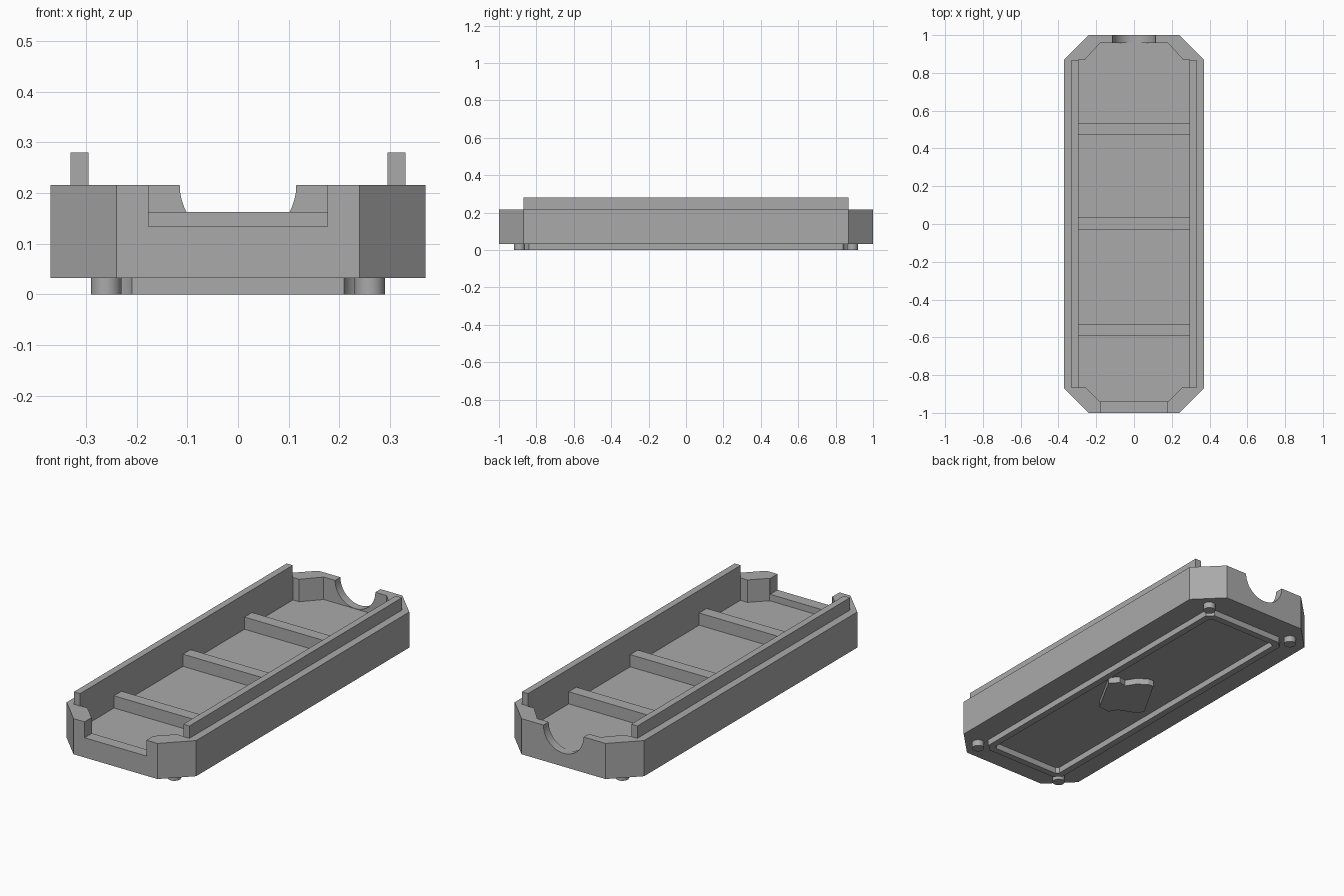
import bpy, bmesh, math
from mathutils import Matrix, Vector

if "Cube" in bpy.data.objects:
    bpy.data.objects.remove(bpy.data.objects["Cube"], do_unlink=True)

GREY = (0.4, 0.4, 0.4, 1)
mat = bpy.data.materials.new("matte grey")
mat.use_nodes = True
mat.diffuse_color = GREY
mat.node_tree.nodes["Principled BSDF"].inputs["Base Color"].default_value = GREY


def finish(name, bm):
    bmesh.ops.recalc_face_normals(bm, faces=bm.faces)
    mesh = bpy.data.meshes.new(name)
    bm.to_mesh(mesh)
    bm.free()
    mesh.materials.append(mat)
    obj = bpy.data.objects.new(name, mesh)
    bpy.context.collection.objects.link(obj)
    return obj


def prism(name, outline, z0, z1):
    bm = bmesh.new()
    face = bm.faces.new([bm.verts.new((x, y, z0)) for x, y in outline])
    top = bmesh.ops.extrude_face_region(bm, geom=[face])["geom"]
    verts = [v for v in top if isinstance(v, bmesh.types.BMVert)]
    bmesh.ops.translate(bm, verts=verts, vec=(0, 0, z1 - z0))
    return finish(name, bm)


def box(name, x0, x1, y0, y1, z0, z1):
    return prism(name, [(x0, y0), (x1, y0), (x1, y1), (x0, y1)], z0, z1)


def cylinder(name, r, depth, centre, turn=Matrix(), sides=48):
    bm = bmesh.new()
    bmesh.ops.create_cone(bm, cap_ends=True, segments=sides, radius1=r, radius2=r,
                          depth=depth, matrix=Matrix.Translation(centre) @ turn)
    return finish(name, bm)


def cut(obj, cutter):
    mod = obj.modifiers.new("cut", "BOOLEAN")
    mod.operation, mod.solver, mod.object = "DIFFERENCE", "EXACT", cutter
    bpy.context.view_layer.update()
    graph = bpy.context.evaluated_depsgraph_get()
    mesh = bpy.data.meshes.new_from_object(obj.evaluated_get(graph))
    obj.modifiers.clear()
    obj.data = mesh
    bpy.data.objects.remove(cutter, do_unlink=True)


def smooth(obj):
    bpy.ops.object.select_all(action="DESELECT")
    obj.select_set(True)
    bpy.context.view_layer.objects.active = obj
    bpy.ops.object.shade_smooth_by_angle(angle=math.radians(30))


def mirror_x(half):
    return half + [(-x, y) for x, y in reversed(half)]


BASE, FLOOR, RIM = 0.032, 0.10, 0.216

# Tray body: chamfered block with a cavity
body = prism("tray_body", mirror_x([(0.24, -1), (0.37, -0.87), (0.37, 0.87), (0.24, 1)]), BASE, RIM)
cavity = [(0.18, -0.94), (0.255, -0.865), (0.295, -0.865),
          (0.295, 0.87), (0.26, 0.87), (0.18, 0.957)]
cut(body, prism("cavity_cutter", mirror_x(cavity), FLOOR, 0.4))

# Square opening in the front wall, round one in the back wall
cut(body, box("front_cutter", -0.177, 0.177, -1.1, -0.9, 0.134, 0.4))
cut(body, cylinder("back_cutter", 0.115, 0.2, (0, 1, RIM), Matrix.Rotation(math.pi / 2, 4, "X")))
smooth(body)

# Side rails
for side, x in (("left", 0.295), ("right", -0.33)):
    box(side + "_rail", x, x + 0.035, -0.868, 0.868, RIM, 0.28)

# Cross ribs on the cavity floor
for name, y in (("front", -0.56), ("middle", 0.003), ("back", 0.505)):
    box(name + "_rib", -0.295, 0.295, y - 0.031, y + 0.031, FLOOR, 0.163)

# Feet at the corners
PX, PY = 0.26, 0.89
for sx in (-1, 1):
    for sy in (-1, 1):
        name = ("back" if sy > 0 else "front") + ("_left" if sx > 0 else "_right") + "_foot"
        smooth(cylinder(name, 0.03, BASE, (sx * PX, sy * PY, BASE / 2), sides=32))


# Underside ridge: rectangle whose corners curve inwards around the feet
def scooped(hx, hy, r):
    a0 = math.pi + math.asin((PY - hy) / r)
    a1 = 1.5 * math.pi - math.asin((PX - hx) / r)
    arc = [(PX + r * math.cos(a1 + (a0 - a1) * i / 8),
            PY + r * math.sin(a1 + (a0 - a1) * i / 8)) for i in range(9)]
    half = [(x, -y) for x, y in reversed(arc)] + arc
    return mirror_x(half)


ridge = prism("underside_ridge", scooped(0.24, 0.868, 0.055), 0, BASE)
cut(ridge, prism("ridge_cutter", scooped(0.205, 0.833, 0.09), -0.1, 0.1))
smooth(ridge)

# Raised irregular pad under the middle
prism("underside_pad", [(-0.135, -0.08), (-0.01, 0.138), (0.02, 0.135), (0.07, 0.10),
                        (0.10, 0.05), (0.14, 0.06), (0.18, 0.02), (0.064, -0.19),
                        (0.0, -0.197), (-0.027, -0.153), (-0.12, -0.117)], 0, BASE)
